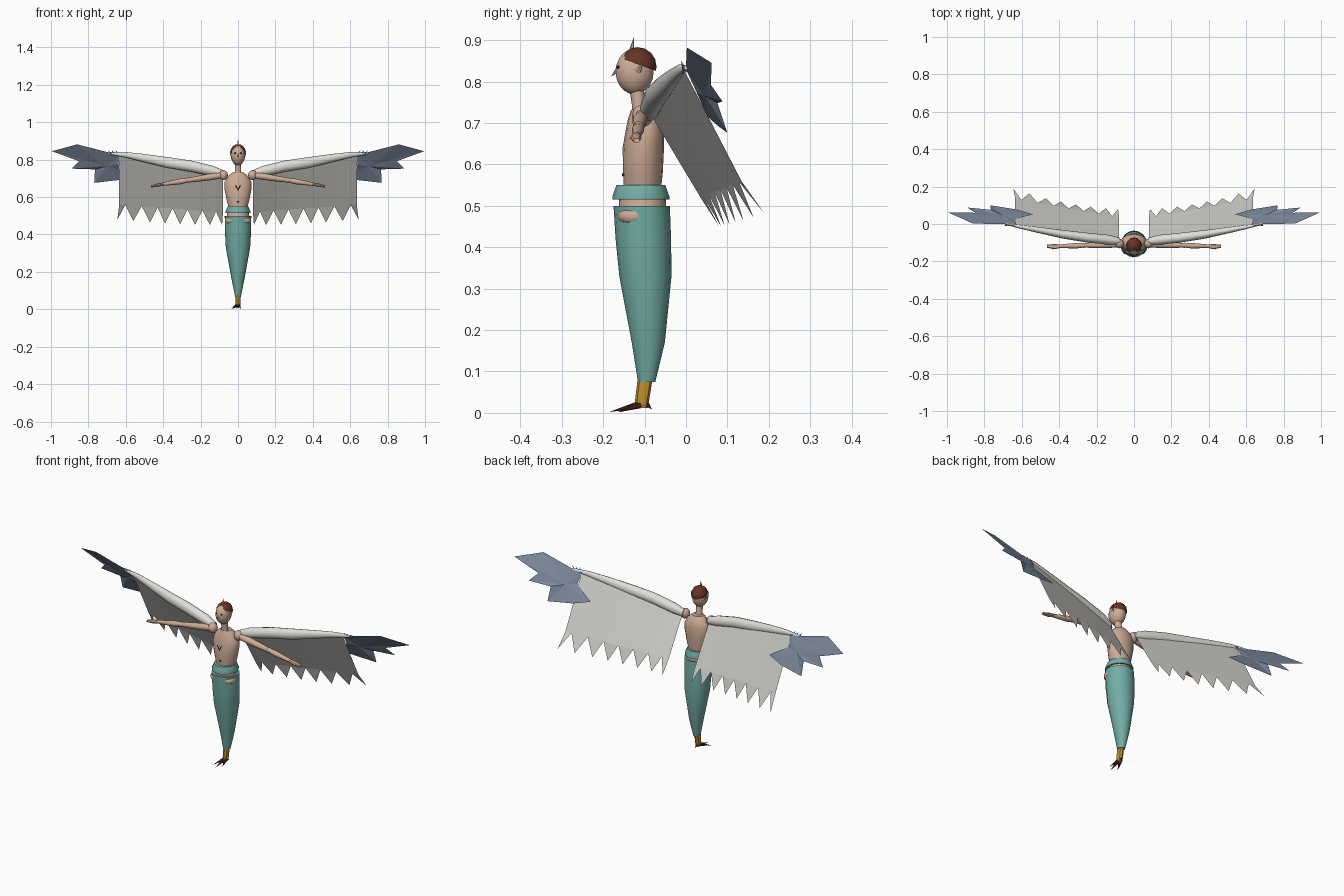
import bpy, bmesh, math
from mathutils import Vector

if "Cube" in bpy.data.objects:
    bpy.data.objects.remove(bpy.data.objects["Cube"], do_unlink=True)


def material(name, rgb):
    m = bpy.data.materials.new(name)
    m.use_nodes = True
    m.diffuse_color = (*rgb, 1)
    bsdf = m.node_tree.nodes["Principled BSDF"]
    bsdf.inputs["Base Color"].default_value = (*rgb, 1)
    bsdf.inputs["Roughness"].default_value = 0.8
    return m


skin = material("skin", (0.62, 0.42, 0.31))
teal = material("teal cloth", (0.17, 0.42, 0.38))
grey = material("pale feather", (0.62, 0.61, 0.58))
bone = material("wing arm white", (0.74, 0.73, 0.70))
slate = material("slate feather", (0.20, 0.25, 0.33))
brown = material("brown hair", (0.13, 0.035, 0.02))
gold = material("gold", (0.55, 0.30, 0.03))
claw = material("dark claw", (0.07, 0.018, 0.013))
dark = material("dark detail", (0.02, 0.018, 0.015))


def finish(bm, name, mat, smooth=True):
    bmesh.ops.recalc_face_normals(bm, faces=bm.faces)
    me = bpy.data.meshes.new(name)
    bm.to_mesh(me)
    bm.free()
    ob = bpy.data.objects.new(name, me)
    bpy.context.collection.objects.link(ob)
    me.materials.append(mat)
    if smooth:
        bpy.ops.object.select_all(action="DESELECT")
        bpy.context.view_layer.objects.active = ob
        ob.select_set(True)
        bpy.ops.object.shade_smooth_by_angle(angle=math.radians(40))
    return ob


def loft(name, mat, rings, along="z", n=16):
    """Skin elliptical rings (x, y, z, radius_a, radius_b) stacked along z or x."""
    bm = bmesh.new()
    loops = []
    for x, y, z, a, b in rings:
        loop = []
        for i in range(n):
            t = math.tau * i / n
            c, s = a * math.cos(t), b * math.sin(t)
            loop.append(bm.verts.new((x + c, y + s, z) if along == "z" else (x, y + c, z + s)))
        loops.append(loop)
    for lo, hi in zip(loops, loops[1:]):
        for i in range(n):
            j = (i + 1) % n
            bm.faces.new((lo[i], lo[j], hi[j], hi[i]))
    bm.faces.new(loops[0])
    bm.faces.new(loops[-1])
    return finish(bm, name, mat)


def ball(name, mat, centre, size, cut=None, segs=16):
    bm = bmesh.new()
    bmesh.ops.create_uvsphere(bm, u_segments=segs, v_segments=segs // 2 + 2, radius=1)
    if cut:
        point, normal = cut
        bmesh.ops.bisect_plane(bm, geom=bm.verts[:] + bm.edges[:] + bm.faces[:],
                               plane_co=point, plane_no=normal, clear_inner=True)
    for v in bm.verts:
        v.co = Vector([c + s * k for c, s, k in zip(centre, size, v.co)])
    return finish(bm, name, mat)


def spike(name, mat, base, tip, radius, n=6):
    base, tip = Vector(base), Vector(tip)
    bm = bmesh.new()
    bmesh.ops.create_cone(bm, segments=n, radius1=radius, radius2=0,
                          depth=(tip - base).length, cap_ends=True)
    rot = (tip - base).to_track_quat("Z", "Y")
    for v in bm.verts:
        v.co = rot @ v.co + (base + tip) / 2
    return finish(bm, name, mat, False)


def sheet(name, mat, polygons):
    bm = bmesh.new()
    for poly in polygons:
        bm.faces.new([bm.verts.new(p) for p in poly])
    bmesh.ops.remove_doubles(bm, verts=bm.verts, dist=0.0005)
    return finish(bm, name, mat, False)


# Skirt, belt and hips
loft("skirt", teal, [(0, -.095, .075, .017, .021), (0, -.091, .17, .036, .040),
                     (0, -.098, .33, .065, .063), (0, -.103, .42, .070, .067),
                     (0, -.107, .50, .071, .068)])
loft("belt", teal, [(0, -.109, .515, .066, .069), (0, -.109, .522, .067, .069),
                    (0, -.109, .55, .055, .059)])
loft("waist", skin, [(0, -.105, .47, .060, .055), (0, -.105, .515, .058, .057),
                     (0, -.105, .55, .050, .047)])
for s, side in ((1, "left"), (-1, "right")):
    ball(side + "_hip", skin, (s * .035, -.122, .475), (.036, .043, .026), segs=12)

# Torso, neck and head
loft("torso", skin, [(0, -.105, .545, .050, .045), (0, -.104, .58, .060, .048),
                     (0, -.103, .64, .072, .050), (0, -.100, .68, .072, .046),
                     (0, -.100, .71, .056, .040), (0, -.104, .732, .030, .028)])
loft("neck", skin, [(0, -.107, .70, .026, .025), (0, -.114, .74, .016, .016),
                    (0, -.120, .79, .018, .018)])
ball("head", skin, (0, -.124, .824), (.038, .046, .055))
ball("hair", brown, (0, -.117, .836), (.042, .046, .047), cut=((0, 0, .12), (0, .35, 1)), segs=12)
spike("hair_tuft", skin, (0, -.132, .870), (0, -.125, .910), .007)
spike("nose", skin, (0, -.160, .833), (0, -.181, .812), .008)
for s, side in ((1, "left"), (-1, "right")):
    ball(side + "_eye", dark, (s * .016, -.164, .835), (.006, .004, .004), segs=8)
    spike(side + "_ear", skin, (s * .034, -.115, .825), (s * .044, -.105, .845), .008)

# Chest pendant made of two thin strokes
sheet("pendant", dark, [[(s * .016, -.161, .662), (s * .010, -.161, .662),
                         (0, -.161, .642), (0, -.161, .632)] for s in (1, -1)])
ball("navel", dark, (0, -.152, .575), (.005, .003, .004), segs=8)

# Foot and claws
loft("foot", gold, [(0, -.106, .012, .010, .013), (0, -.106, .03, .014, .017),
                    (0, -.099, .08, .015, .018)], n=8)
for i, (x, y) in enumerate(((-.036, -.165), (-.008, -.186), (.016, -.160))):
    spike("claw_%d" % (i + 1), claw, (x * .15, -.105, .022), (x, y, .002), .010)
spike("back_claw", claw, (0, -.098, .025), (.004, -.082, .008), .008)


# Wing: top edge, feather tips and feather valleys as functions of span
def top_edge(x):
    t = (x - .08) / .56
    return (x, -.085 + .08 * t, .72 + .15 * t - .04 * t * t)


def valley(x):
    t = (x - .08) / .56
    return (x, .035 + .10 * t, .52 + .04 * t)


tips = [.085, .15, .23, .31, .39, .47, .56, .645]
bounds = [.08] + [(a + b) / 2 for a, b in zip(tips, tips[1:])] + [.635]
tip_blend = [(x, .08 + .03 * t + .08 * t * t, .45 + .03 * t * t)
             for x in tips for t in [(x - .085) / .56]]
primary = [(.54, .052, .715), (.64, .025, .775), (.63, .002, .825), (.69, .000, .838),
           (.86, .002, .882), (.995, .062, .845), (.85, .060, .792), (.89, .088, .752),
           (.765, .076, .748), (.768, .100, .676), (.63, .078, .692)]

for s, side in ((1, "left"), (-1, "right")):
    def flip(points):
        return [(s * x, y, z) for x, y, z in points]

    # Secondary feathers: a strip with pointed ends
    faces = []
    for a, b, tip in zip(bounds, bounds[1:], tip_blend):
        faces.append(flip([top_edge(a), top_edge(b), valley(b), valley(a)]))
        faces.append(flip([valley(a), valley(b), tip]))
    sheet(side + "_wing_feathers", grey, faces)

    # Primary feathers: fan of triangles around the wing wrist
    hub = (.70, .045, .765)
    sheet(side + "_wing_tip", slate,
          [flip([hub, a, b]) for a, b in zip(primary, primary[1:] + primary[:1])])
    for x in (.635, .655, .675):
        spike(side + "_covert", slate, (s * x, -.002, .825), (s * (x + .02), -.012, .85), .007, 4)

    # Wing arm
    loft(side + "_wing_arm", bone,
         [(s * x, y, z, a, b) for x, y, z, a, b in
          ((.075, -.092, .722, .018, .020), (.13, -.085, .738, .026, .028),
           (.25, -.073, .765, .026, .030), (.38, -.055, .785, .023, .029),
           (.50, -.034, .808, .017, .022), (.60, -.016, .826, .011, .015),
           (.69, 0, .834, .004, .006))], along="x", n=12)

    # Shoulder, arm and hand
    ball(side + "_shoulder", skin, (s * .078, -.105, .717), (.024, .025, .027))
    loft(side + "_upper_arm", skin,
         [(s * x, y, z, r, r) for x, y, z, r in
          ((.085, -.108, .716, .016), (.14, -.111, .709, .018), (.20, -.113, .700, .016),
           (.265, -.114, .690, .012))], along="x", n=12)
    ball(side + "_elbow", skin, (s * .268, -.114, .690), (.014, .014, .014), segs=12)
    loft(side + "_forearm", skin,
         [(s * x, y, z, r, r) for x, y, z, r in
          ((.27, -.114, .690, .012), (.31, -.116, .683, .015), (.40, -.119, .669, .009))],
         along="x", n=12)
    loft(side + "_hand", skin,
         [(s * x, y, z, a, b) for x, y, z, a, b in
          ((.395, -.119, .670, .009, .008), (.425, -.121, .665, .014, .009),
           (.465, -.119, .657, .008, .006))], along="x", n=8)
    spike(side + "_thumb", skin, (s * .41, -.126, .668), (s * .44, -.137, .662), .005)
